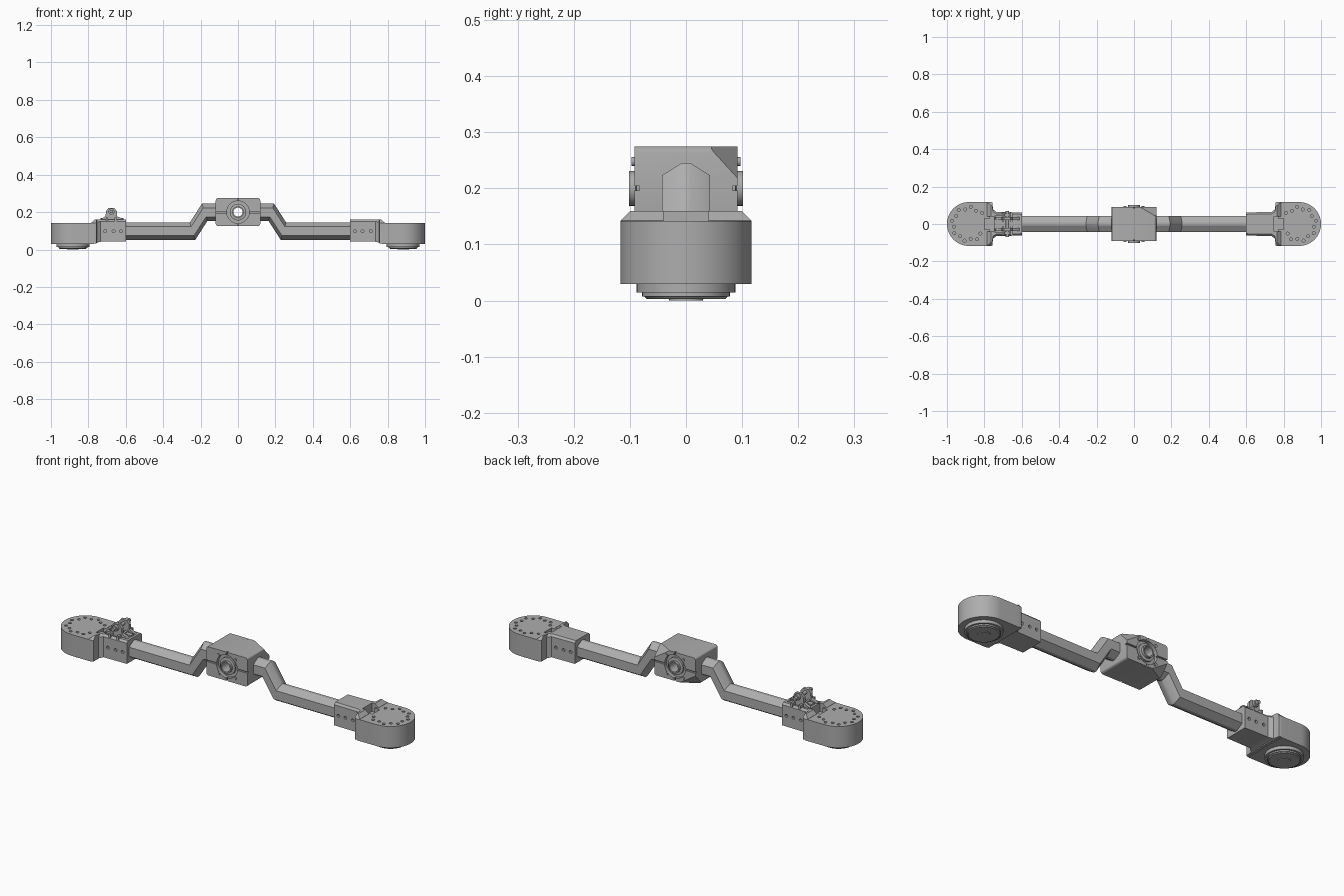
import bpy, bmesh, math
from mathutils import Vector, Matrix

if "Cube" in bpy.data.objects:
    bpy.data.objects.remove(bpy.data.objects["Cube"])


def material(name, value):
    m = bpy.data.materials.new(name)
    m.use_nodes = True
    m.diffuse_color = (value, value, value, 1)
    m.node_tree.nodes["Principled BSDF"].inputs["Base Color"].default_value = m.diffuse_color
    return m


GREY = material("cast grey", 0.42)


def finish(name, bm, smooth=True):
    bmesh.ops.recalc_face_normals(bm, faces=bm.faces)
    mesh = bpy.data.meshes.new(name)
    bm.to_mesh(mesh)
    bm.free()
    ob = bpy.data.objects.new(name, mesh)
    bpy.context.collection.objects.link(ob)
    mesh.materials.append(GREY)
    if smooth:
        bpy.ops.object.select_all(action="DESELECT")
        ob.select_set(True)
        bpy.context.view_layer.objects.active = ob
        bpy.ops.object.shade_smooth_by_angle(angle=math.radians(30))
    return ob


def loft(name, rings):
    """Skin a list of equally sized closed rings and cap both ends."""
    bm = bmesh.new()
    loops = [[bm.verts.new(p) for p in ring] for ring in rings]
    n = len(loops[0])
    for a, b in zip(loops, loops[1:]):
        for i in range(n):
            bm.faces.new((a[i], a[(i + 1) % n], b[(i + 1) % n], b[i]))
    bm.faces.new(loops[0])
    bm.faces.new(loops[-1])
    return finish(name, bm)


def add_box(bm, lo, hi):
    lo, hi = Vector(lo), Vector(hi)
    mat = Matrix.Translation((lo + hi) / 2) @ Matrix.Diagonal((*(hi - lo), 1))
    return bmesh.ops.create_cube(bm, size=1, matrix=mat)["verts"]


def add_cyl(bm, centre, r, depth, axis="Z", r2=None, seg=32):
    rot = {"Z": Matrix(), "Y": Matrix.Rotation(math.pi / 2, 4, "X"),
           "X": Matrix.Rotation(math.pi / 2, 4, "Y")}[axis]
    bmesh.ops.create_cone(bm, cap_ends=True, segments=seg, radius1=r, radius2=r if r2 is None else r2,
                          depth=depth, matrix=Matrix.Translation(centre) @ rot)


def cut(ob, bm):
    """Subtract a temporary cutter from an object."""
    tool = finish("cutter", bm, False)
    tool.hide_render = True
    mod = ob.modifiers.new("cut", "BOOLEAN")
    mod.operation, mod.solver, mod.object = "DIFFERENCE", "EXACT", tool
    mod.use_self = True
    ob.modifiers.move(len(ob.modifiers) - 1, 0)
    bpy.ops.object.select_all(action="DESELECT")
    ob.select_set(True)
    bpy.context.view_layer.objects.active = ob
    bpy.ops.object.modifier_apply(modifier=mod.name)
    bpy.data.objects.remove(tool)


HUB_X, R = 0.883, 0.117


def section(x, w, low, top, c):
    return [(x, -w, low), (x, w, low), (x, w, top - c), (x, w - c, top),
            (x, c - w, top), (x, -w, top - c)]


for side, label in ((-1, "right"), (1, "left")):
    # Rounded end housing
    outline = [(0.77, -R), (0.77, R)]
    outline += [(HUB_X + R * math.sin(a), R * math.cos(a))
                for a in (math.pi * i / 32 for i in range(33))]
    housing = loft(label + "_end_housing",
                   [[(side * x, y, z) for x, y in outline] for z in (0.03, 0.142)])
    holes = bmesh.new()
    for i in range(14):
        a = math.radians(-140 + 280 * i / 13)
        r = 0.092 if i % 2 else 0.08
        add_cyl(holes, (side * (HUB_X + r * math.cos(a)), r * math.sin(a), 0.142), 0.008, 0.04, seg=12)
    add_box(holes, sorted((0,)) + [0, 0], (0.001, 0.001, 0.001))
    xs = sorted((side * 0.76, side * 0.8))
    add_box(holes, (xs[0], -0.03, 0.115), (xs[1], 0.03, 0.16))
    cut(housing, holes)

    # Stepped output hub under the housing
    bm = bmesh.new()
    for r, low, high in ((0.088, 0.014, 0.032), (0.078, 0.007, 0.02), (0.03, 0, 0.01)):
        add_cyl(bm, (side * HUB_X, 0, (low + high) / 2), r, high - low, seg=48)
    add_cyl(bm, (side * HUB_X, 0, 0.006), 0.07, 0.006, r2=0.076, seg=48)
    finish(label + "_output_hub", bm)

    # Flared socket joining the housing to the tube
    rings = [section(side * x, w, low, top, c) for x, w, low, top, c in (
        (0.785, 0.117, 0.032, 0.143, 0.001), (0.765, 0.117, 0.032, 0.16, 0.018),
        (0.757, 0.115, 0.032, 0.16, 0.018), (0.754, 0.078, 0.036, 0.16, 0.014),
        (0.735, 0.064, 0.042, 0.16, 0.01), (0.6, 0.062, 0.042, 0.16, 0.01))]
    socket = loft(label + "_arm_socket", rings)
    holes = bmesh.new()
    for x in (0.625, 0.665, 0.71):
        for y in (-0.062, 0.062):
            add_cyl(holes, (side * x, y, 0.098), 0.008, 0.02, "Y", seg=12)
    xs = sorted((side * 0.748, side * 0.8))
    add_box(holes, (xs[0], -0.04, 0.115), (xs[1], 0.04, 0.2))
    if side < 0:
        for y in (-0.035, 0.035):
            add_box(holes, (-0.745, y - 0.009, 0.13), (-0.65, y + 0.009, 0.2))
    cut(socket, holes)

    # Cranked six-sided tube
    prof = [(-0.043, -0.024), (-0.008, -0.046), (0.008, -0.046), (0.043, -0.024),
            (0.043, 0.024), (0.008, 0.046), (-0.008, 0.046), (-0.043, 0.024)]
    path = [(0.65, 0.098, 0), (0.243, 0.098, 0.32), (0.178, 0.199, 0.32), (0.09, 0.199, 0)]
    loft(label + "_arm_tube",
         [[(side * (x + v * k), y, z + v) for y, v in prof] for x, z, k in path])

# Central gearbox with two sliced corners
bm = bmesh.new()
add_box(bm, (-0.119, -0.092, 0.125), (0.119, 0.092, 0.275))
along_y = [e for e in bm.edges if abs(e.verts[0].co.y - e.verts[1].co.y) > 0.1]
bmesh.ops.bevel(bm, geom=along_y, offset=0.012, segments=3, affect="EDGES", profile=0.5)
for s in (1, -1):
    a, b, c = (Vector((s * x, y, 0.2 + s * z)) for x, y, z in
               ((0.119, 0.04, 0.075), (0.03, 0.092, 0.075), (0.119, 0.092, 0.018)))
    normal = (b - a).cross(c - a)
    if normal.dot(Vector((0, 0, 0.2)) - a) > 0:
        normal.negate()
    res = bmesh.ops.bisect_plane(bm, geom=bm.verts[:] + bm.edges[:] + bm.faces[:],
                                 plane_co=a, plane_no=normal, clear_outer=True)
    bmesh.ops.contextual_create(bm, geom=[e for e in res["geom_cut"] if isinstance(e, bmesh.types.BMEdge)])
gearbox = finish("central_gearbox", bm)
holes = bmesh.new()
add_cyl(holes, (0, 0, 0.2), 0.024, 0.3, "Y")
cut(gearbox, holes)
holes = bmesh.new()
for y in (-0.092, 0.092):
    add_cyl(holes, (0, y, 0.2), 0.06, 0.036, "Y", seg=40)
cut(gearbox, holes)
holes = bmesh.new()
for y in (-0.095, 0.095):
    add_box(holes, (-0.13, y - 0.012, 0.196), (0.13, y + 0.012, 0.204))
    add_box(holes, (-0.004, y - 0.012, 0.12), (0.004, y + 0.012, 0.29))
cut(gearbox, holes)

# Bearing rings and flange screws on both gearbox faces
for s, label in ((-1, "front"), (1, "back")):
    rings = []
    for r, y in ((0.024, 0.07), (0.03, 0.07), (0.044, 0.078), (0.044, 0.088),
                 (0.031, 0.09), (0.031, 0.102), (0.024, 0.102)):
        rings.append([(r * math.cos(i * math.tau / 40), s * y, 0.2 + r * math.sin(i * math.tau / 40))
                      for i in range(40)])
    bm = bmesh.new()
    loops = [[bm.verts.new(p) for p in ring] for ring in rings]
    for a, b in zip(loops, loops[1:] + loops[:1]):
        for i in range(40):
            j = (i + 1) % 40
            bm.faces.new((a[i], a[j], b[j], b[i]))
    finish(label + "_bearing_ring", bm)
    bm = bmesh.new()
    for i in range(4):
        a = math.pi / 4 + i * math.pi / 2
        add_cyl(bm, (0.068 * math.cos(a), s * 0.092, 0.2 + 0.068 * math.sin(a)), 0.008, 0.01, "Y", seg=12)
    finish(label + "_gearbox_screws", bm)

# Pivot bracket on the right socket: two arched lugs, a cross pin and ribs
for y, label in ((-0.03, "front"), (0.03, "back")):
    shape = [(-0.742, 0.15), (-0.735, 0.163), (-0.708, 0.178), (-0.706, 0.205), (-0.694, 0.221),
             (-0.66, 0.221), (-0.648, 0.205), (-0.646, 0.178), (-0.615, 0.163), (-0.605, 0.15)]
    loft(label + "_bracket_lug", [[(x, y + t, z) for x, z in shape] for t in (-0.008, 0.008)])
bm = bmesh.new()
add_cyl(bm, (-0.677, 0, 0.203), 0.009, 0.14, "Y", seg=16)
for y in (-0.048, 0.048):
    add_cyl(bm, (-0.677, y, 0.203), 0.016, 0.014, "Y", seg=20)
finish("bracket_pin", bm)
bm = bmesh.new()
add_box(bm, (-0.735, -0.012, 0.15), (-0.612, 0.012, 0.168))
for x in (-0.7, -0.654):
    add_box(bm, (x - 0.006, -0.062, 0.15), (x + 0.006, 0.062, 0.172))
finish("bracket_ribs", bm)
